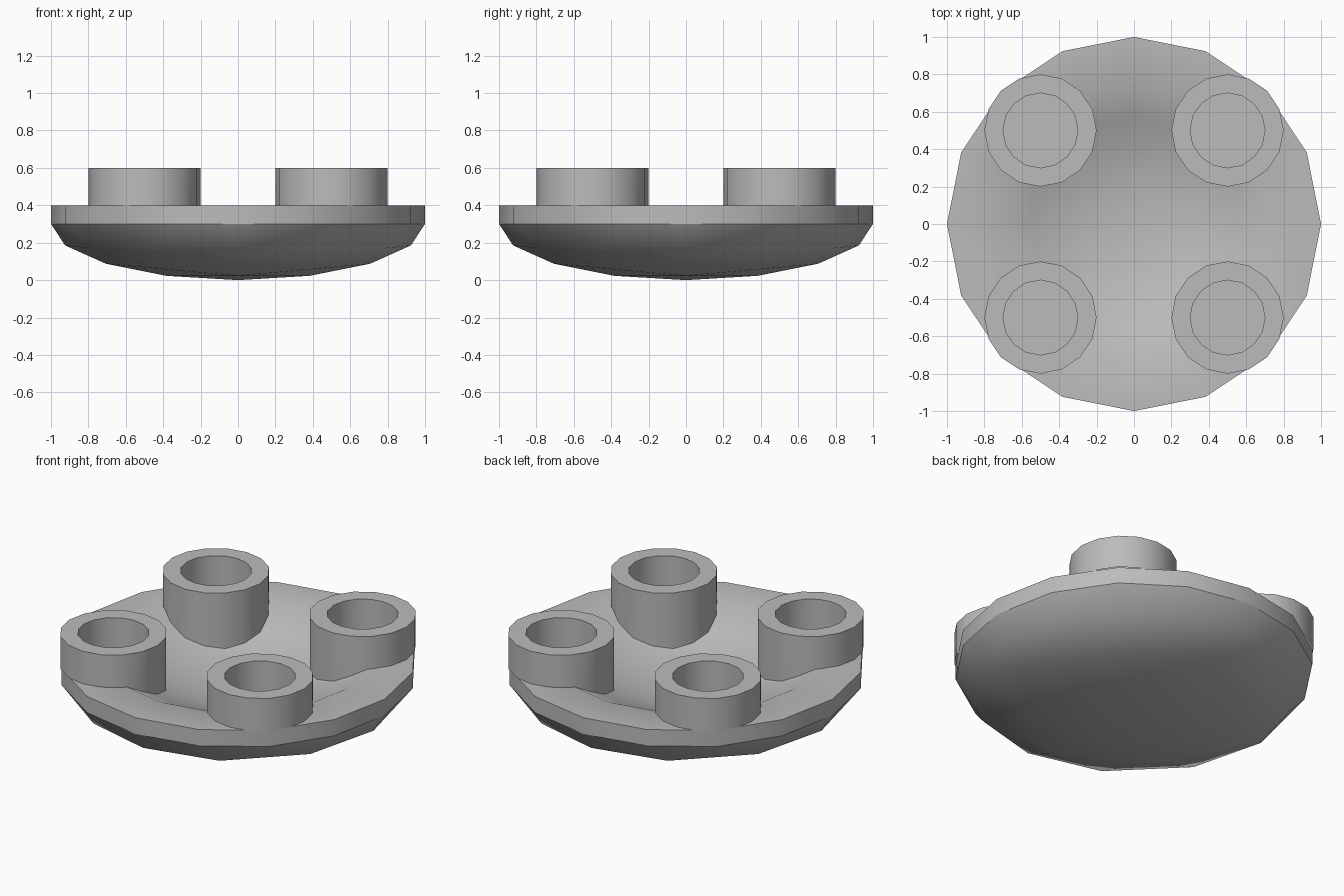
import bpy, bmesh
from math import sin, cos, pi, sqrt, hypot
from mathutils import Vector

if "Cube" in bpy.data.objects:
    bpy.data.objects.remove(bpy.data.objects["Cube"], do_unlink=True)

SIDES = 16
RIM_TOP, RIM_BOTTOM = 0.4, 0.3
DISH_RADIUS, DISH_CURVE = 0.75, 1.5

grey = bpy.data.materials.new("light_grey")
grey.use_nodes = True
colour = (0.5, 0.5, 0.5, 1)
grey.diffuse_color = colour
grey.node_tree.nodes["Principled BSDF"].inputs["Base Color"].default_value = colour


def dish_height(r):
    """Height of the upper surface at a distance from the centre."""
    if r >= DISH_RADIUS:
        return RIM_TOP
    return RIM_TOP - sqrt(DISH_CURVE**2 - r**2) + sqrt(DISH_CURVE**2 - DISH_RADIUS**2)


def ring(bm, r, height, centre=(0, 0)):
    """Ring of vertices; height is a function of distance from the centre."""
    points = []
    for i in range(SIDES):
        a = 2 * pi * i / SIDES
        x, y = centre[0] + r * cos(a), centre[1] + r * sin(a)
        points.append(bm.verts.new((x, y, height(hypot(x, y)))))
    return points


def bridge(bm, a, b):
    for i in range(SIDES):
        j = (i + 1) % SIDES
        bm.faces.new((a[i], a[j], b[j], b[i]))


def finish(bm, name):
    bmesh.ops.remove_doubles(bm, verts=bm.verts, dist=0.0005)
    bmesh.ops.recalc_face_normals(bm, faces=bm.faces)
    mesh = bpy.data.meshes.new(name)
    bm.to_mesh(mesh)
    bm.free()
    mesh.materials.append(grey)
    obj = bpy.data.objects.new(name, mesh)
    bpy.context.collection.objects.link(obj)
    bpy.ops.object.select_all(action="DESELECT")
    obj.select_set(True)
    bpy.context.view_layer.objects.active = obj
    bpy.ops.object.shade_smooth_by_angle()


# Body: rounded underside made of four triangulated octants
bm = bmesh.new()
STEPS = 4


def bowl_point(i, j, sx, sy):
    k = STEPS - i - j
    p = Vector([sin(n * pi / 2 / STEPS) for n in (i, j, k)]).normalized()
    return bm.verts.new((sx * p.x, sy * p.y, RIM_BOTTOM * (1 - p.z)))


for sx in (1, -1):
    for sy in (1, -1):
        grid = {(i, j): bowl_point(i, j, sx, sy)
                for i in range(STEPS + 1) for j in range(STEPS + 1 - i)}
        for i, j in grid:
            if i + j < STEPS:
                bm.faces.new((grid[i, j], grid[i + 1, j], grid[i, j + 1]))
            if i + j < STEPS - 1:
                bm.faces.new((grid[i + 1, j], grid[i + 1, j + 1], grid[i, j + 1]))

# Body: rim wall, flat border and hollow upper dish
rings = [ring(bm, 1, lambda r: RIM_BOTTOM), ring(bm, 1, dish_height)]
for step in range(4, 0, -1):
    rings.append(ring(bm, DISH_RADIUS * step / 4, dish_height))
for a, b in zip(rings, rings[1:]):
    bridge(bm, a, b)
bm.faces.new(rings[-1])
finish(bm, "rounded_body")

# Four hollow pegs whose walls reach down to the dish
for side, sx in (("left", 1), ("right", -1)):
    for end, sy in (("front", -1), ("back", 1)):
        bm = bmesh.new()
        centre = (0.5 * sx, 0.5 * sy)
        foot = ring(bm, 0.3, lambda r: dish_height(r) - (0.02 if r < DISH_RADIUS else 0), centre)
        top = ring(bm, 0.3, lambda r: 0.6, centre)
        lip = ring(bm, 0.2, lambda r: 0.6, centre)
        floor = ring(bm, 0.2, lambda r: RIM_TOP + 0.002, centre)
        for a, b in ((foot, top), (top, lip), (lip, floor)):
            bridge(bm, a, b)
        bm.faces.new(floor)
        finish(bm, f"{end}_{side}_peg")
